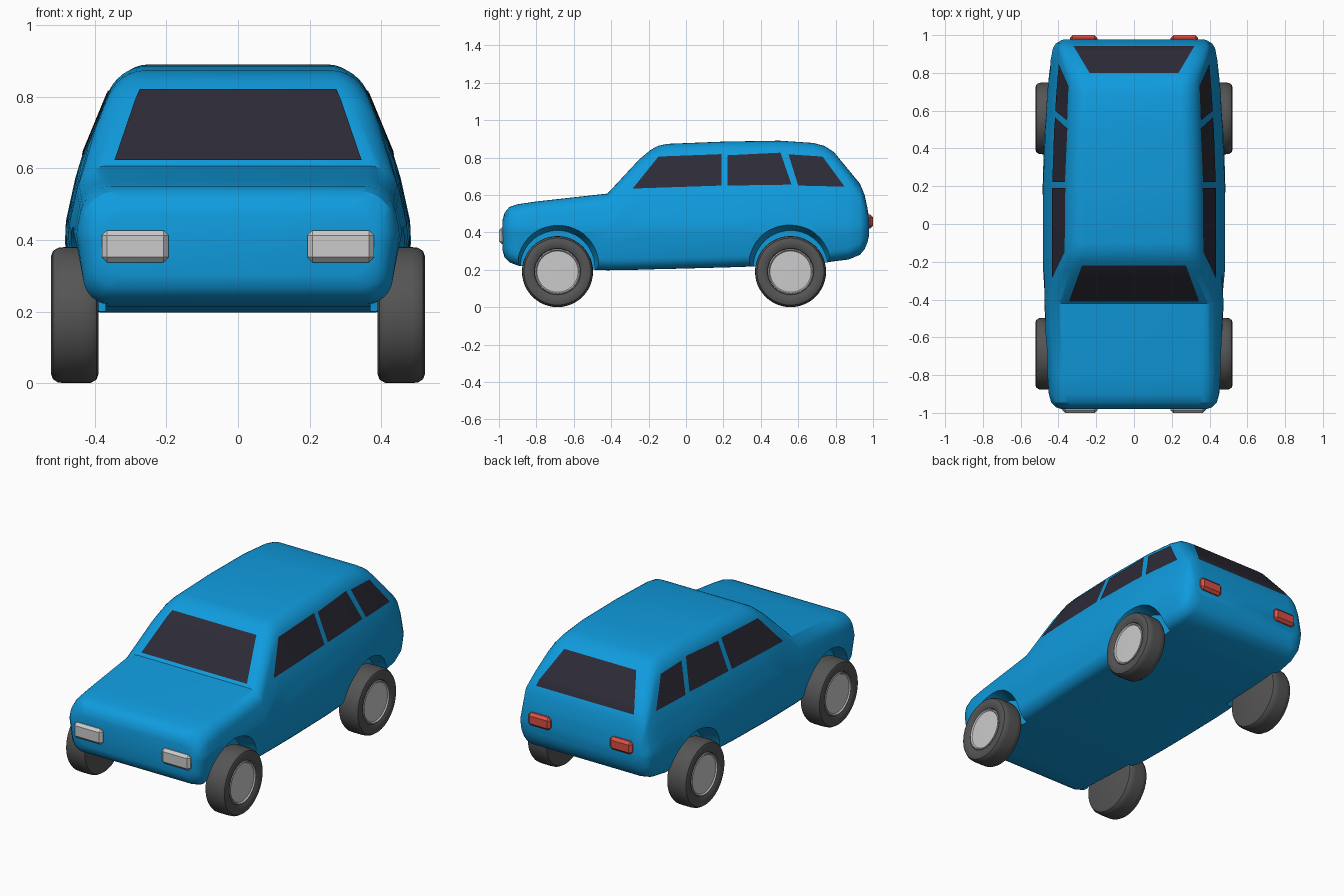
import bpy, bmesh, math
from mathutils import Matrix, Vector

if "Cube" in bpy.data.objects:
    bpy.data.objects.remove(bpy.data.objects["Cube"])


def paint(name, rgb):
    m = bpy.data.materials.new(name)
    m.diffuse_color = (*rgb, 1)
    m.use_nodes = True
    m.node_tree.nodes["Principled BSDF"].inputs["Base Color"].default_value = m.diffuse_color
    return m


BLUE = paint("blue_paint", (0.005, 0.33, 0.73))
GLASS = paint("dark_glass", (0.026, 0.024, 0.038))
RUBBER = paint("rubber", (0.09, 0.09, 0.09))
RED = paint("red_lens", (0.7, 0.08, 0.06))


def finish(bm, name, mat=None, smooth=True, recalc=True):
    if recalc:
        bmesh.ops.recalc_face_normals(bm, faces=bm.faces)
    me = bpy.data.meshes.new(name)
    bm.to_mesh(me)
    bm.free()
    ob = bpy.data.objects.new(name, me)
    bpy.context.collection.objects.link(ob)
    if mat:
        me.materials.append(mat)
    if smooth:
        shade(ob)
    return ob


def shade(ob):
    bpy.ops.object.select_all(action='DESELECT')
    ob.select_set(True)
    bpy.context.view_layer.objects.active = ob
    bpy.ops.object.shade_smooth_by_angle(angle=math.radians(32))


def interp(table, v, col=1):
    if v <= table[0][0]:
        return table[0][col]
    for a, b in zip(table, table[1:]):
        if v <= b[0]:
            return a[col] + (b[col] - a[col]) * (v - a[0]) / (b[0] - a[0])
    return table[-1][col]


# body stations: y, top z, bottom z, half width
STATIONS = [
    (-0.98, .47, .30, .385), (-0.97, .505, .265, .415), (-0.945, .535, .24, .44),
    (-0.90, .55, .222, .452), (-0.80, .565, .213, .458), (-0.42, .607, .197, .476),
    (-0.25, .79, .20, .482), (-0.19, .84, .202, .484), (-0.15, .862, .203, .485),
    (-0.10, .873, .204, .486), (0.2, .885, .212, .488), (0.5, .89, .222, .478),
    (0.68, .878, .232, .463), (0.74, .862, .237, .457), (0.79, .83, .245, .452),
    (0.87, .733, .255, .443), (0.93, .66, .28, .43), (0.955, .60, .31, .415),
    (0.97, .53, .345, .39), (0.978, .48, .38, .37)]
# half width against height, at the widest station
FLANK = [(.19, .45), (.42, .488), (.607, .447), (.89, .33)]


def half_width(y, z):
    return interp(STATIONS, y, 3) * interp(FLANK, z) / .488


def section(y, zt, zb):
    """Right half of a rounded cross-section, bottom to top."""
    rt = min(.07, (zt - zb) * .4)
    rb = min(.06, (zt - zb) * .4)
    pts = []
    for i in range(7):
        a = math.pi / 2 * i / 6
        z = zb + rb * (1 - math.sin(a))
        z = zb + rb * (1 - math.cos(a))
        pts.append((half_width(y, z) - rb * (1 - math.sin(a)), z))
    z0, z1 = zb + rb, zt - rt
    for i in range(1, 9):
        z = z0 + (z1 - z0) * i / 9
        pts.append((half_width(y, z), z))
    for i in range(7):
        a = math.pi / 2 * i / 6
        z = zt - rt * (1 - math.sin(a))
        pts.append((half_width(y, z) - rt * (1 - math.cos(a)), z))
    return pts


# body shell
bm = bmesh.new()
rings = []
for y, zt, zb, _ in STATIONS:
    half = section(y, zt, zb)
    loop = half + [(-x, z) for x, z in reversed(half)]
    rings.append([bm.verts.new((x, y, z)) for x, z in loop])
for a, b in zip(rings, rings[1:]):
    n = len(a)
    for i in range(n):
        j = (i + 1) % n
        bm.faces.new((a[i], a[j], b[j], b[i]))
bm.faces.new(rings[0])
bm.faces.new(rings[-1])
body = finish(bm, "body", BLUE, smooth=False)

# flared wheel arches cut from the body
AXLES = {"front": -0.687, "rear": 0.559}
bm = bmesh.new()
for y in AXLES.values():
    for s in (1, -1):
        place = Matrix.Translation((s * .47, y, .21)) @ Matrix.Rotation(s * math.pi / 2, 4, 'Y')
        bmesh.ops.create_cone(bm, cap_ends=True, segments=48, radius1=.20, radius2=.26,
                              depth=.2, matrix=place)
cutter = finish(bm, "arch_cutter", smooth=False)
cutter.hide_render = True
mod = body.modifiers.new("arches", 'BOOLEAN')
mod.operation = 'DIFFERENCE'
mod.solver = 'EXACT'
mod.object = cutter
bpy.context.view_layer.objects.active = body
bpy.ops.object.modifier_apply(modifier=mod.name)
bpy.data.objects.remove(cutter)
shade(body)


# windows: patches laid just above the body surface
def patch(name, corners, project, n=10):
    a, b, c, d = (Vector(p) for p in corners)
    bm = bmesh.new()
    grid = []
    for j in range(n + 1):
        lo, hi = a.lerp(d, j / n), b.lerp(c, j / n)
        grid.append([bm.verts.new(project(*lo.lerp(hi, i / n))) for i in range(n + 1)])
    for j in range(n):
        for i in range(n):
            bm.faces.new((grid[j][i], grid[j][i + 1], grid[j + 1][i + 1], grid[j + 1][i]))
    finish(bm, name, GLASS, recalc=False)


def on_top(x, y):
    return (x, y, interp(STATIONS, y) + .006)


patch("windshield", [(-.345, -.41), (.345, -.41), (.275, -.22), (-.275, -.22)], on_top)
patch("rear_window", [(-.235, .80), (.235, .80), (.32, .942), (-.32, .942)], on_top)
SIDE = {
    "front_door_window": [(-.285, .634), (.19, .65), (.19, .818), (-.147, .805)],
    "back_door_window": [(.222, .65), (.564, .655), (.505, .826), (.222, .812)],
    "quarter_window": [(.60, .65), (.848, .644), (.73, .805), (.548, .817)]}
for name, quad in SIDE.items():
    for s, side in ((1, "right"), (-1, "left")):
        patch(f"{name}_{side}", quad[::s],
              lambda y, z, s=s: (s * (half_width(y, z) + .004), y, z))


# wheels: turned tyre and hub
def lathe(name, profile, s, y, mat=None, steps=48):
    bm = bmesh.new()
    vs = [bm.verts.new((s * x, 0, r)) for x, r in profile]
    es = [bm.edges.new(p) for p in zip(vs, vs[1:])]
    bmesh.ops.spin(bm, geom=vs + es, cent=(0, 0, 0), axis=(1, 0, 0),
                   angle=2 * math.pi, steps=steps)
    bmesh.ops.remove_doubles(bm, verts=bm.verts, dist=1e-4)
    bmesh.ops.translate(bm, verts=bm.verts, vec=(0, y, .19))
    finish(bm, name, mat)


TYRE = [(.39, 0), (.39, .165), (.395, .18), (.41, .189), (.43, .19), (.485, .19),
        (.503, .188), (.517, .179), (.522, .165), (.521, .14), (.512, .124), (.50, .12), (.50, 0)]
HUB = [(.495, 0), (.495, .122), (.514, .121), (.516, .116), (.509, .11), (.511, 0)]
for axle, y in AXLES.items():
    for s, side in ((1, "right"), (-1, "left")):
        lathe(f"{axle}_tyre_{side}", TYRE, s, y, RUBBER)
        lathe(f"{axle}_hub_{side}", HUB, s, y)


# chamfered lamps
def lamp(name, centre, size, mat=None):
    bm = bmesh.new()
    bmesh.ops.create_cube(bm, size=1, matrix=Matrix.Translation(centre) @ Matrix.Diagonal((*size, 1)))
    bmesh.ops.bevel(bm, geom=bm.edges[:], offset=.015, segments=1, affect='EDGES')
    finish(bm, name, mat, smooth=False)


for s, side in ((1, "right"), (-1, "left")):
    lamp(f"headlight_{side}", (s * .287, -.975, .382), (.187, .05, .09))
    lamp(f"tail_light_{side}", (s * .267, .975, .458), (.145, .05, .075), RED)
